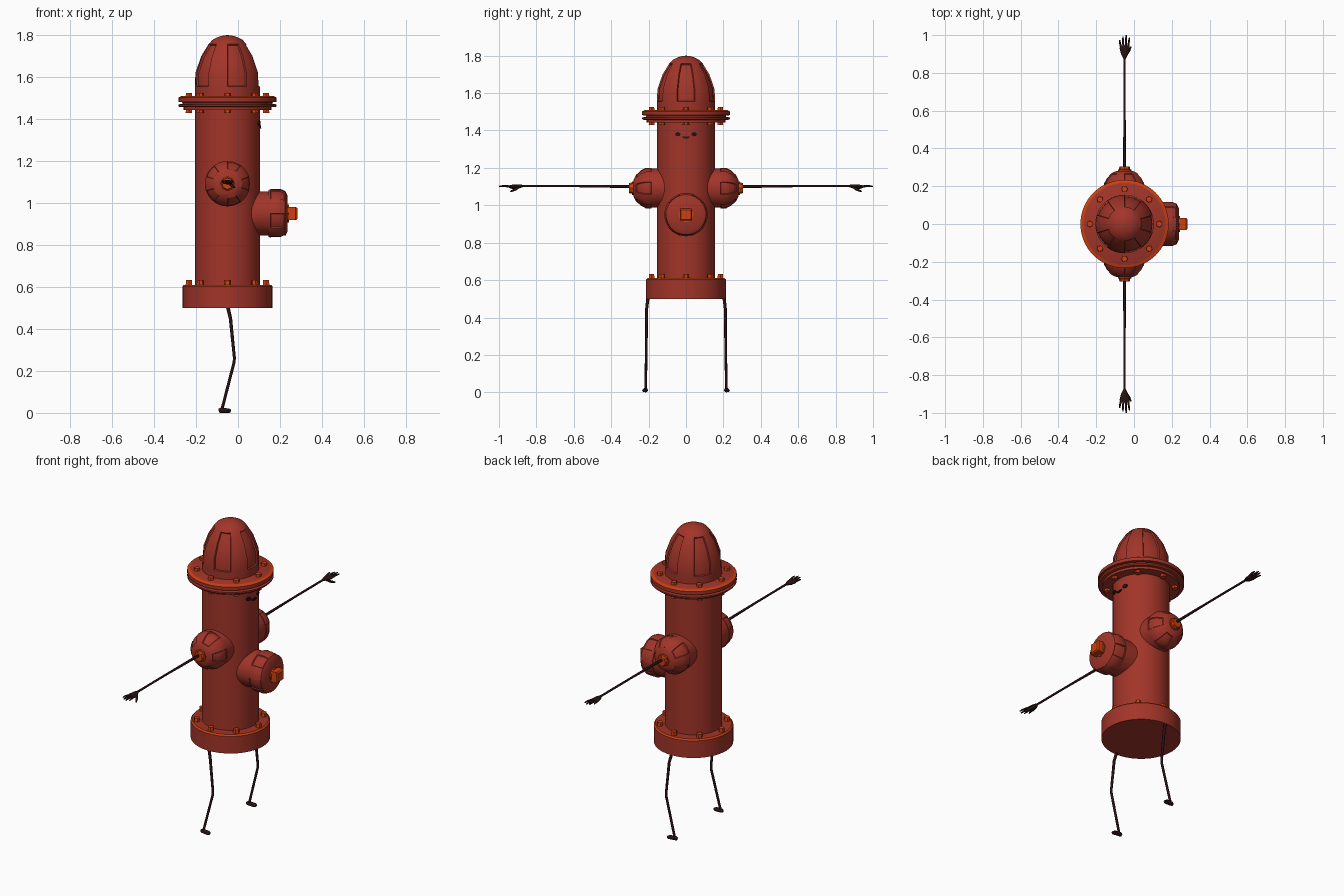
import bpy, bmesh, math
from mathutils import Vector, Matrix

if "Cube" in bpy.data.objects:
    bpy.data.objects.remove(bpy.data.objects["Cube"])

AX = -0.05          # body axis position on x
SEG = 40


def material(name, rgb):
    m = bpy.data.materials.new(name)
    m.diffuse_color = (*rgb, 1)
    m.use_nodes = True
    m.node_tree.nodes["Principled BSDF"].inputs["Base Color"].default_value = m.diffuse_color
    return m


RED = material("hydrant red", (0.36, 0.035, 0.022))
ORANGE = material("orange trim", (0.62, 0.05, 0.005))
DARK = material("dark brown", (0.022, 0.006, 0.006))


def finish(name, bm, mats, angle=35):
    bmesh.ops.remove_doubles(bm, verts=bm.verts, dist=1e-5)
    bmesh.ops.recalc_face_normals(bm, faces=bm.faces)
    me = bpy.data.meshes.new(name)
    bm.to_mesh(me)
    bm.free()
    for m in mats:
        me.materials.append(m)
    ob = bpy.data.objects.new(name, me)
    bpy.context.collection.objects.link(ob)
    bpy.ops.object.select_all(action='DESELECT')
    ob.select_set(True)
    bpy.context.view_layer.objects.active = ob
    bpy.ops.object.shade_smooth_by_angle(angle=math.radians(angle))
    return ob


def frame(origin, direction):
    q = Vector((0, 0, 1)).rotation_difference(Vector(direction))
    return Matrix.Translation(origin) @ q.to_matrix().to_4x4()


def lathe(name, profile, mats, mat=Matrix.Translation((AX, 0, 0)), seg=SEG,
          orange=(), panels=None, depth=0.008, angle=35):
    """Turn (radius, height) points; 'orange' lists trimmed profile steps,
    'panels' is the height range of five recessed panels."""
    bm = bmesh.new()
    rings = [[bm.verts.new((r * math.cos(2 * math.pi * i / seg),
                            r * math.sin(2 * math.pi * i / seg), z))
              for i in range(seg)] for r, z in profile]
    for k in range(len(rings) - 1):
        for i in range(seg):
            j = (i + 1) % seg
            f = bm.faces.new((rings[k][i], rings[k][j], rings[k + 1][j], rings[k + 1][i]))
            f.material_index = 1 if k in orange else 0
    bmesh.ops.remove_doubles(bm, verts=bm.verts, dist=1e-5)
    bmesh.ops.recalc_face_normals(bm, faces=bm.faces)
    if panels:
        chosen = []
        for f in bm.faces:
            c = f.calc_center_median()
            a = (math.degrees(math.atan2(c.y, c.x)) + 36) % 72 - 36
            if abs(a) < 18 and panels[0] < c.z < panels[1]:
                chosen.append(f)
        bmesh.ops.inset_region(bm, faces=chosen, thickness=0.003, depth=-depth,
                               use_even_offset=True)
    bm.transform(mat)
    return finish(name, bm, mats, angle)


def tubes(name, paths, mat, seg=8):
    """Each path is a list of (point, half width a, half width b)."""
    bm = bmesh.new()
    for path in paths:
        pts = [Vector(p[0]) for p in path]
        rings = []
        for i, (_, a, b) in enumerate(path):
            d = (pts[min(i + 1, len(pts) - 1)] - pts[max(i - 1, 0)]).normalized()
            ref = Vector((1, 0, 0)) if abs(d.x) < 0.8 else Vector((0, 1, 0))
            v = d.cross(ref).normalized()
            u = v.cross(d)
            rings.append([bm.verts.new(pts[i] + u * a * math.cos(t) + v * b * math.sin(t))
                          for t in (2 * math.pi * k / seg for k in range(seg))])
        for r, s in zip(rings, rings[1:]):
            for k in range(seg):
                bm.faces.new((r[k], r[(k + 1) % seg], s[(k + 1) % seg], s[k]))
        bm.faces.new(rings[0])
        bm.faces.new(rings[-1])
    return finish(name, bm, [mat], 50)


def bolts(name, radius, z0, z1):
    bm = bmesh.new()
    for i in range(8):
        a = math.pi * i / 4
        m = Matrix.Translation((AX + radius * math.cos(a), radius * math.sin(a), (z0 + z1) / 2))
        bmesh.ops.create_cone(bm, cap_ends=True, segments=6, radius1=0.018, radius2=0.016,
                              depth=z1 - z0, matrix=m @ Matrix.Rotation(a, 4, 'Z'))
    finish(name, bm, [ORANGE])


def face_plate(name, outline):
    """Thin plate bent onto the barrel, facing +x."""
    bm = bmesh.new()
    back, front = [[bm.verts.new((AX + math.sqrt(r * r - y * y), y, z)) for y, z in outline]
                   for r in (0.154, 0.161)]
    bm.faces.new(front)
    bm.faces.new(back[::-1])
    for i in range(len(outline)):
        j = (i + 1) % len(outline)
        bm.faces.new((back[i], back[j], front[j], front[i]))
    finish(name, bm, [DARK])


# Base, barrel and upper flange
lathe("base_flange", [(0, 0.5), (0.215, 0.5), (0.215, 0.602), (0.207, 0.61), (0, 0.61)],
      [RED, ORANGE], orange=(2,))
lathe("barrel", [(0, 0.55), (0.155, 0.55), (0.155, 1.48), (0, 1.48)], [RED])
lathe("upper_flange", [(0, 1.443), (0.21, 1.443), (0.21, 1.457), (0.228, 1.457), (0.234, 1.462),
                       (0.234, 1.47), (0.215, 1.472), (0.215, 1.48), (0.234, 1.482),
                       (0.234, 1.502), (0.218, 1.51), (0, 1.51)],
      [RED, ORANGE], orange=(3, 9))
bolts("base_bolts", 0.184, 0.605, 0.632)
bolts("flange_top_bolts", 0.184, 1.505, 1.525)
bolts("flange_lower_bolts", 0.184, 1.428, 1.448)

# Domed bonnet with five recessed panels
lathe("bonnet", [(0, 1.5), (0.155, 1.5), (0.155, 1.555), (0.153, 1.62), (0.125, 1.70),
                 (0.09, 1.757), (0.072, 1.777), (0.045, 1.791), (0.02, 1.798), (0, 1.8)],
      [RED], panels=(1.555, 1.757))

# Side outlets, mirrored on y
for s, side in ((-1, "left"), (1, "right")):
    m = frame((AX, 0, 1.092), (0, s, 0))
    lathe(side + "_outlet", [(0, 0.05), (0.104, 0.05), (0.104, 0.2), (0, 0.2)], [RED], m)
    lathe(side + "_outlet_cap", [(0, 0.185), (0.108, 0.185), (0.108, 0.215), (0.095, 0.24),
                                 (0.07, 0.268), (0.045, 0.28), (0, 0.282)],
          [RED], m, panels=(0.19, 0.266), depth=0.004)
    lathe(side + "_outlet_nut", [(0, 0.27), (0.036, 0.27), (0.036, 0.288), (0.03, 0.29),
                                 (0.027, 0.305), (0, 0.305)], [ORANGE], m, seg=8)

# Main outlet on the +x side
m = frame((AX, 0, 0.95), (1, 0, 0))
lathe("main_outlet", [(0, 0.05), (0.105, 0.05), (0.105, 0.21), (0, 0.21)], [RED], m)
lathe("main_outlet_cap", [(0, 0.195), (0.11, 0.195), (0.116, 0.205), (0.116, 0.255),
                          (0.107, 0.275), (0.085, 0.287), (0, 0.287)],
      [RED], m, panels=(0.21, 0.28), depth=0.005)
lathe("main_outlet_collar", [(0, 0.28), (0.042, 0.28), (0.042, 0.294), (0, 0.294)],
      [ORANGE], m, seg=8)
lathe("main_outlet_nut", [(0, 0.29), (0.045, 0.29), (0.045, 0.325), (0.036, 0.333), (0, 0.333)],
      [ORANGE], m @ Matrix.Rotation(math.pi / 4, 4, 'Z'), seg=4)

# Face
for s, side in ((-1, "left"), (1, "right")):
    face_plate(side + "_eye", [(s * 0.044 + 0.014 * math.cos(t), 1.38 + 0.011 * math.sin(t))
                               for t in (math.pi * k / 8 for k in range(16))])
face_plate("mouth", [(0.021 * math.cos(t), 1.369 + 0.013 * math.sin(t))
                     for t in (-math.pi * k / 10 for k in range(11))])

# Thin arms with hands, and bent legs with shoes
for s, side in ((-1, "left"), (1, "right")):
    tubes(side + "_arm", [[((AX, s * 0.295, 1.1), 0.008, 0.008), ((AX, s * 0.6, 1.103), 0.006, 0.006),
                           ((AX, s * 0.89, 1.103), 0.006, 0.006)]], DARK)
    hand = [[((AX, s * 0.875, 1.103), 0.007, 0.007), ((AX, s * 0.9, 1.1), 0.019, 0.011),
             ((AX, s * 0.93, 1.099), 0.026, 0.011), ((AX, s * 0.945, 1.1), 0.024, 0.008)]]
    for k, tip in enumerate((0.975, 0.993, 1.0, 0.988)):
        x = (k - 1.5) * 0.0125
        hand.append([((AX + x, s * 0.935, 1.1), 0.0055, 0.0055),
                     ((AX + x * 1.25, s * (tip - 0.02), 1.103), 0.005, 0.005),
                     ((AX + x * 1.4, s * tip, 1.101), 0.003, 0.003)])
    hand.append([((AX + 0.008, s * 0.895, 1.098), 0.008, 0.008),
                 ((AX + 0.022, s * 0.915, 1.083), 0.007, 0.007),
                 ((AX + 0.034, s * 0.938, 1.074), 0.004, 0.004)])
    tubes(side + "_hand", hand, DARK)

    tubes(side + "_leg", [[((AX, s * 0.203, 0.51), 0.009, 0.009), ((-0.036, s * 0.21, 0.45), 0.008, 0.008),
                           ((-0.017, s * 0.212, 0.26), 0.007, 0.007), ((-0.019, s * 0.212, 0.24), 0.007, 0.007),
                           ((-0.077, s * 0.216, 0.015), 0.007, 0.007)]], DARK)
    tubes(side + "_shoe", [[((-0.092, s * 0.216, 0.011), 0.008, 0.009),
                            ((-0.083, s * 0.216, 0.0125), 0.012, 0.0125),
                            ((-0.06, s * 0.217, 0.0115), 0.014, 0.0115),
                            ((-0.042, s * 0.219, 0.01), 0.016, 0.01),
                            ((-0.034, s * 0.219, 0.008), 0.01, 0.007)]], DARK)
